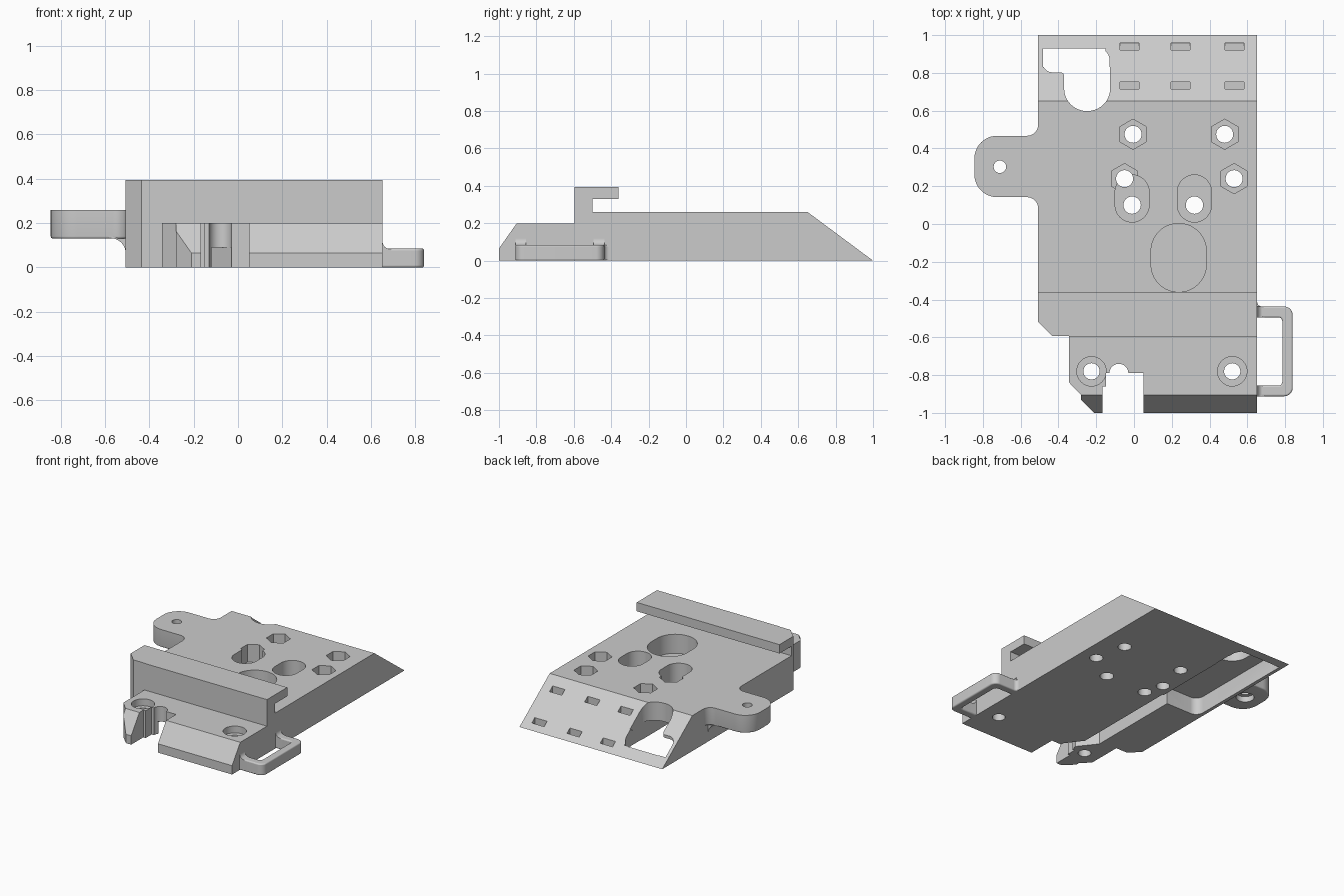
import bpy, bmesh, math
from mathutils import Vector

cube = bpy.data.objects.get("Cube")
if cube:
    bpy.data.objects.remove(cube)

grey = bpy.data.materials.new("light_grey")
grey.use_nodes = True
grey.diffuse_color = (0.6, 0.6, 0.6, 1)
grey.node_tree.nodes["Principled BSDF"].inputs["Base Color"].default_value = grey.diffuse_color


def outline(points, steps=10):
    """Expand (a, b, radius) corners into arcs."""
    result = []
    for i, point in enumerate(points):
        p = Vector(point[:2])
        if len(point) == 2:
            result.append(p)
            continue
        r = point[2]
        d1 = (Vector(points[i - 1][:2]) - p).normalized()
        d2 = (Vector(points[(i + 1) % len(points)][:2]) - p).normalized()
        half = d1.angle(d2) / 2
        centre = p + (d1 + d2).normalized() * (r / math.sin(half))
        start = (p + d1 * (r / math.tan(half)) - centre).normalized()
        end = (p + d2 * (r / math.tan(half)) - centre).normalized()
        for k in range(steps + 1):
            result.append(centre + start.slerp(end, k / steps).normalized() * r)
    return result


def prism(name, points, low, high, axis="z", round_bottom=0):
    place = {"x": lambda a, b, h: (h, a, b),
             "y": lambda a, b, h: (a, h, b),
             "z": lambda a, b, h: (a, b, h)}[axis]
    bm = bmesh.new()
    loop = outline(points)
    base = bm.faces.new([bm.verts.new(place(a, b, low)) for a, b in loop])
    new = bmesh.ops.extrude_face_region(bm, geom=[base])["geom"]
    shift = Vector(place(0, 0, high - low))
    for v in new:
        if isinstance(v, bmesh.types.BMVert):
            v.co += shift
    bmesh.ops.remove_doubles(bm, verts=bm.verts, dist=1e-5)
    bmesh.ops.recalc_face_normals(bm, faces=bm.faces)
    if round_bottom:
        rim = [e for e in bm.edges if all(abs(v.co.z - low) < 1e-4 for v in e.verts)]
        bmesh.ops.bevel(bm, geom=rim, offset=round_bottom, segments=4,
                        profile=0.5, affect="EDGES")
    mesh = bpy.data.meshes.new(name)
    bm.to_mesh(mesh)
    bm.free()
    mesh.materials.append(grey)
    obj = bpy.data.objects.new(name, mesh)
    bpy.context.collection.objects.link(obj)
    return obj


def boolean(obj, tool, operation="DIFFERENCE"):
    mod = obj.modifiers.new(tool.name, "BOOLEAN")
    mod.operation, mod.solver, mod.object = operation, "EXACT", tool
    bpy.context.view_layer.objects.active = obj
    bpy.ops.object.modifier_apply(modifier=mod.name)
    bpy.data.objects.remove(tool)


def box(x0, x1, y0, y1, r=0):
    corners = [(x0, y0), (x1, y0), (x1, y1), (x0, y1)]
    return [(*c, r) for c in corners] if r else corners


def ring(x, y, r, sides=32):
    return [(x + r * math.sin(math.tau * i / sides),
             y + r * math.cos(math.tau * i / sides)) for i in range(sides)]


# Base plate: side profile with hooked rail, limited by the plan outline
body = prism("base_plate", [
    (1, 0), (0.65, 0.26), (-0.5, 0.26), (-0.5, 0.33), (-0.36, 0.33), (-0.36, 0.395),
    (-0.595, 0.395), (-0.595, 0.2), (-0.905, 0.2), (-1, 0.065), (-1, 0)],
    -0.7, 0.8, "x")
plan = prism("plan", [
    (0.652, -1.2), (0.652, 1.2), (-0.507, 1.2), (-0.507, -0.52), (-0.435, -0.592),
    (-0.343, -0.592), (-0.343, -0.84), (-0.28, -0.905), (-0.28, -0.93), (-0.2, -1.01),
    (-0.2, -1.2), (-0.167, -1.2), (-0.167, -0.86), (-0.148, -0.86), (-0.148, -0.79),
    (0.05, -0.79), (0.05, -1.2)], -0.5, 1)
boolean(body, plan, "INTERSECT")


def cut(points, low, high=0.6):
    boolean(body, prism("cutter", points, low, high))


# Round notch behind the front slot
cut(ring(-0.08, -0.79, 0.05), -0.1)

# Hexagonal nut pockets with through holes
for x, y in [(-0.005, 0.475), (0.48, 0.475), (-0.05, 0.24), (0.53, 0.24)]:
    cut(ring(x, y, 0.08, 6), 0.13)
    cut(ring(x, y, 0.045), -0.1)

# Long rounded pockets with through holes
for x in (-0.01, 0.32):
    cut(box(x - 0.09, x + 0.09, 0.01, 0.26, 0.0899), 0.09)
    cut(ring(x, 0.1, 0.046), -0.1)

# Large blind oval pocket
cut(box(0.09, 0.383, -0.36, 0.003, 0.146), 0.12)

# Front screw holes with counterbores
for x in (-0.225, 0.52):
    cut(ring(x, -0.78, 0.078), 0.15)
    cut(ring(x, -0.78, 0.043), -0.1)

# Small slots on the rear ramp
for x in (-0.023, 0.247, 0.532):
    cut(box(x - 0.05, x + 0.05, 0.715, 0.752), 0.14)
    cut(box(x - 0.05, x + 0.05, 0.922, 0.957), 0.012)

# Cable channel, underside pocket and rear opening
cut([(-0.12, -0.82), (-0.03, -0.82), (-0.03, -0.77), (-0.12, -0.65), (-0.12, 0.15),
     (-0.22, 0.15), (-0.22, -0.62), (-0.12, -0.75)], -0.1, 0.09)
cut(box(-0.482, -0.13, 0.08, 0.93, 0.06), -0.1, 0.125)
cut([(-0.483, 0.928), (-0.483, 0.803, 0.05), (-0.37, 0.803, 0.02), (-0.37, 0.598, 0.12),
     (-0.126, 0.598, 0.12), (-0.126, 0.83), (-0.15, 0.83), (-0.15, 0.928)], -0.1)

# Side tab with a root fillet and a screw hole
tab = prism("side_tab", [
    (-0.495, 0.08), (-0.507, 0.08), (-0.507, 0.142, 0.06), (-0.845, 0.142, 0.12),
    (-0.845, 0.467, 0.12), (-0.507, 0.467, 0.06), (-0.507, 0.53), (-0.495, 0.53)],
    0.13, 0.26, round_bottom=0.01)
boolean(tab, prism("cutter", ring(-0.71, 0.303, 0.033), 0, 0.5))
boolean(tab, prism("cutter", ring(-0.71, 0.303, 0.06), 0, 0.17))
prism("tab_root", [(-0.49, 0.05), (-0.507, 0.05), (-0.507, 0.132, 0.068),
                   (-0.585, 0.132), (-0.585, 0.14), (-0.49, 0.14)], 0.142, 0.467, "y")

# Side loop handle with softened edges
handle = prism("side_handle", [
    (0.635, -0.395), (0.652, -0.395), (0.652, -0.437, 0.025), (0.84, -0.437, 0.045),
    (0.84, -0.912, 0.045), (0.635, -0.912), (0.635, -0.855),
    (0.785, -0.855, 0.02), (0.785, -0.495, 0.02), (0.635, -0.495)], 0, 0.085)
soft = handle.modifiers.new("soft_edges", "BEVEL")
soft.width, soft.segments, soft.angle_limit = 0.012, 3, math.radians(50)

# Fillets where the handle arms meet the plate
for name, y0, y1 in (("handle_root_front", -0.912, -0.855), ("handle_root_rear", -0.495, -0.437)):
    prism(name, [(0.64, 0.07), (0.69, 0.07), (0.69, 0.083), (0.652, 0.083, 0.035),
                 (0.652, 0.125), (0.64, 0.125)], y0, y1, "y")

# Smooth shading with crisp edges
for obj in bpy.context.collection.objects:
    if obj.type == "MESH":
        bpy.ops.object.select_all(action="DESELECT")
        obj.select_set(True)
        bpy.context.view_layer.objects.active = obj
        bpy.ops.object.shade_smooth_by_angle(angle=math.radians(30))
